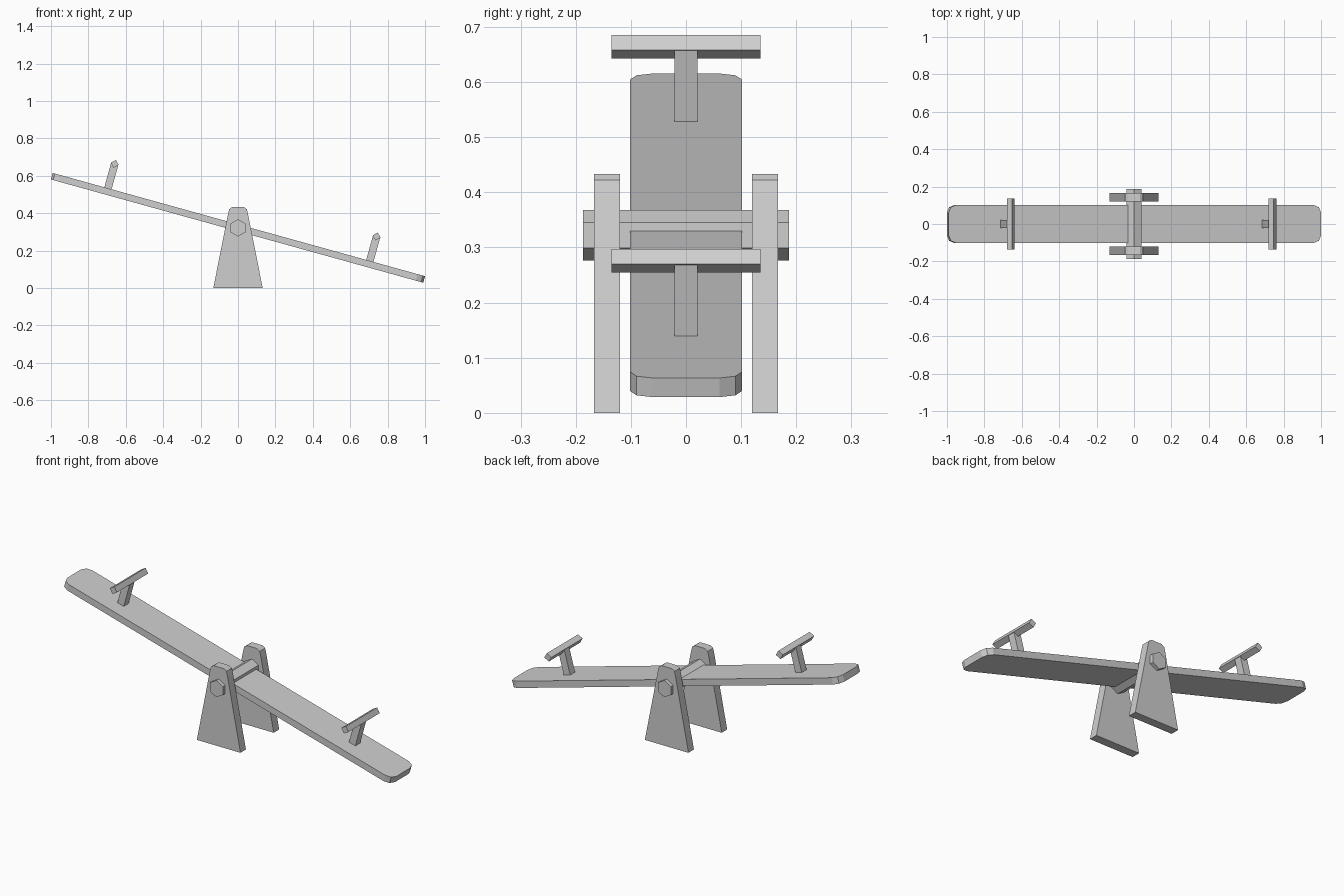
import bpy
import bmesh
import math
from mathutils import Matrix

cube = bpy.data.objects.get("Cube")
if cube:
    bpy.data.objects.remove(cube, do_unlink=True)

grey = bpy.data.materials.new("plain_grey")
grey.use_nodes = True
grey.diffuse_color = (0.62, 0.62, 0.62, 1)
grey.node_tree.nodes["Principled BSDF"].inputs["Base Color"].default_value = (0.62, 0.62, 0.62, 1)

PIVOT_Z = 0.322
TILT = Matrix.Translation((0, 0, PIVOT_Z)) @ Matrix.Rotation(math.radians(15.5), 4, 'Y')
LENGTH, WIDTH, THICK = 2.066, 0.203, 0.036


def finish(name, bm, matrix):
    bmesh.ops.recalc_face_normals(bm, faces=bm.faces)
    mesh = bpy.data.meshes.new(name)
    bm.to_mesh(mesh)
    bm.free()
    mesh.materials.append(grey)
    obj = bpy.data.objects.new(name, mesh)
    obj.matrix_world = matrix
    bpy.context.collection.objects.link(obj)
    return obj


def box(name, size, center, matrix, corner=0):
    """Box, optionally with rounded vertical corners."""
    bm = bmesh.new()
    bmesh.ops.create_cube(bm, size=1)
    bmesh.ops.scale(bm, vec=size, verts=bm.verts)
    if corner:
        upright = [e for e in bm.edges
                   if abs(e.verts[0].co.z - e.verts[1].co.z) > size[2] / 2]
        bmesh.ops.bevel(bm, geom=upright, offset=corner, segments=2,
                        profile=0.5, affect='EDGES')
    bmesh.ops.translate(bm, vec=center, verts=bm.verts)
    return finish(name, bm, matrix)


def prism(name, profile, y0, y1, matrix=Matrix()):
    """Extrude an (x, z) outline along y."""
    bm = bmesh.new()
    face = bm.faces.new([bm.verts.new((x, y0, z)) for x, z in profile])
    side = bmesh.ops.extrude_face_region(bm, geom=[face])
    verts = [v for v in side["geom"] if isinstance(v, bmesh.types.BMVert)]
    bmesh.ops.translate(bm, vec=(0, y1 - y0, 0), verts=verts)
    return finish(name, bm, matrix)


def polygon(sides, radius, x, z):
    """Regular outline with one corner pointing up."""
    angles = [math.tau * i / sides for i in range(sides)]
    return [(x + radius * math.sin(a), z + radius * math.cos(a)) for a in angles]


# Tilted plank with rounded corners
box("plank", (LENGTH, WIDTH, THICK), (0, 0, 0), TILT, corner=0.041)

# Hexagonal axle through plank and supports
prism("axle", polygon(6, 0.046, 0, PIVOT_Z), -0.187, 0.187)

# Tapered supports with rounded tops
half = [(0.132, 0), (0.054, 0.393), (0.047, 0.422), (0.031, 0.433)]
outline = half + [(-x, z) for x, z in reversed(half)]
for name, y in (("front_support", -0.1435), ("back_support", 0.1435)):
    prism(name, outline, y - 0.0235, y + 0.0235)

# Handle at each end: a square post with a diamond-section bar
GRIP = 0.1535
for side, x in (("right", -0.7265), ("left", 0.7265)):
    box(side + "_handle_post", (0.04, 0.042, GRIP), (x, 0, GRIP / 2), TILT)
    prism(side + "_handle_bar", polygon(4, 0.022, x, GRIP), -0.135, 0.135, TILT)
